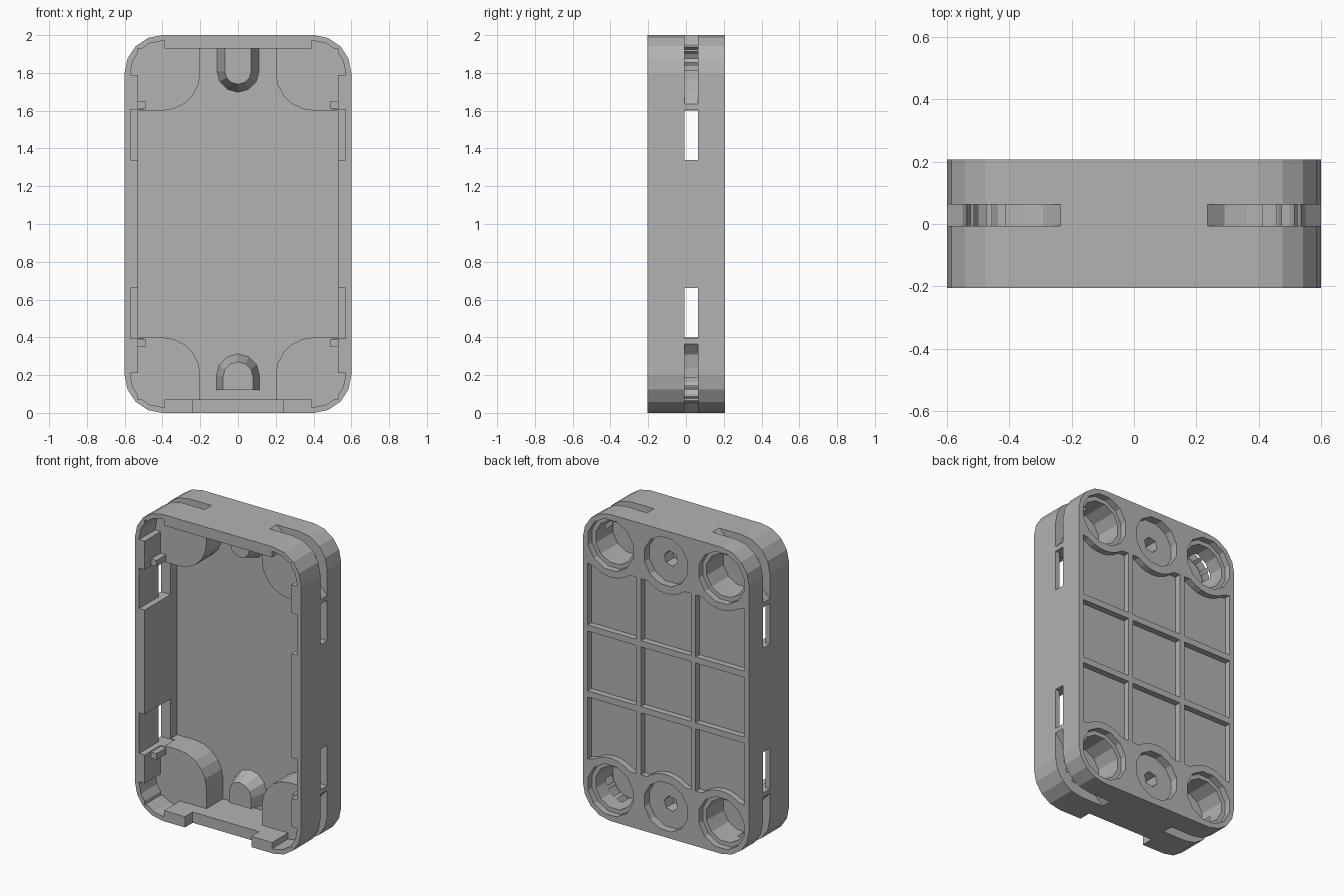
import bpy, bmesh, math

if "Cube" in bpy.data.objects:
    bpy.data.objects.remove(bpy.data.objects["Cube"])

grey = bpy.data.materials.new("plain_grey")
grey.diffuse_color = (0.45, 0.45, 0.45, 1)
grey.use_nodes = True
grey.node_tree.nodes["Principled BSDF"].inputs["Base Color"].default_value = grey.diffuse_color


def arc(cx, cz, r, a0, a1, n):
    return [(cx + r * math.cos(math.radians(a0 + (a1 - a0) * i / n)),
             cz + r * math.sin(math.radians(a0 + (a1 - a0) * i / n))) for i in range(n + 1)]


def rect(x0, x1, z0, z1):
    return [(x0, z0), (x1, z0), (x1, z1), (x0, z1)]


def circle(cx, cz, r, n=12):
    return arc(cx, cz, r, 15, 375, n)[:-1]


def flip(pts, sx, sz):
    """Mirror an (x, z) outline about x = 0 and z = 1."""
    return [(x * sx, 1 + (z - 1) * sz) for x, z in pts]


def prism(name, pts, y0, y1, pts_end=None):
    """Solid between an outline at y0 and an outline at y1."""
    bm = bmesh.new()
    a = [bm.verts.new((x, y0, z)) for x, z in pts]
    b = [bm.verts.new((x, y1, z)) for x, z in (pts_end or pts)]
    bm.faces.new(a)
    bm.faces.new(b)
    for i in range(len(a)):
        j = (i + 1) % len(a)
        bm.faces.new((a[i], a[j], b[j], b[i]))
    bmesh.ops.recalc_face_normals(bm, faces=bm.faces)
    me = bpy.data.meshes.new(name)
    bm.to_mesh(me)
    bm.free()
    me.materials.append(grey)
    ob = bpy.data.objects.new(name, me)
    bpy.context.collection.objects.link(ob)
    return ob


def combine(tool, op='DIFFERENCE'):
    """Boolean a tool into the case and remove the tool."""
    mod = case.modifiers.new("shape", 'BOOLEAN')
    mod.operation, mod.solver, mod.object = op, 'EXACT', tool
    bpy.context.view_layer.update()
    dg = bpy.context.evaluated_depsgraph_get()
    me = bpy.data.meshes.new_from_object(case.evaluated_get(dg))
    case.modifiers.clear()
    case.data = me
    bpy.data.objects.remove(tool)


def cut(pts, y0, y1):
    combine(prism("cutter", pts, y0, y1))


QUADS = [(sx, sz) for sx in (1, -1) for sz in (1, -1)]
FRONT, BACK, FLOOR, BOSS = -0.205, 0.207, 0.13, -0.04

# Outer body with rounded corners
outline = []
for cx, cz, a in ((.4, 1.8, 0), (-.4, 1.8, 90), (-.4, .2, 180), (.4, .2, 270)):
    outline += arc(cx, cz, .2, a, a + 90, 4)
case = prism("case", outline, FRONT, BACK)

# Front cavity, then the deep cavity leaving rounded corner bosses
cut(rect(-.53, .53, .07, 1.93), -.3, BOSS)
q = [(.2, 1.93)] + arc(.4, 1.8, .2, 180, 270, 5) + [(.53, 1.6)]
deep = q + flip(q, 1, -1)[::-1] + flip(q, -1, -1) + flip(q, -1, 1)[::-1]
cut(deep, BOSS - .03, FLOOR)

# Thin rim at the corners
for s in QUADS:
    cut(flip([(.39, 1.79), (.57, 1.79)] + arc(.4, 1.8, .17, 0, 90, 4) + [(.39, 1.97)], *s), -.3, BOSS)

# Notch in the bottom wall between the two front tabs
cut(rect(-.24, .24, -.1, .1), -.3, FRONT + .08)

# Tapered centre bosses inside
low = [(-.12, .12), (.12, .12)] + arc(0, .2, .12, 0, 180, 6)
low_tip = [(-.08, .12), (.08, .12)] + arc(0, .19, .08, 0, 180, 6)
top = [(-.12, 1.95), (.12, 1.95)] + arc(0, 1.81, .12, 0, -180, 6)
top_tip = [(-.07, 1.95), (.07, 1.95)] + arc(0, 1.81, .07, 0, -180, 6)
combine(prism("boss", low, FLOOR + .02, .02, low_tip), 'UNION')
combine(prism("boss", top, FLOOR + .02, .02, top_tip), 'UNION')

# Small clip blocks on the side walls
for s in QUADS:
    combine(prism("clip", flip(rect(.49, .55, 1.61, 1.65), *s), -.14, BOSS + .01), 'UNION')

# Strap channels round the corners, side recesses and windows
floor_line = [(.235, 2.0), (.29, 1.95), (.36, 1.937)] + arc(.4, 1.8, .137, 80, 10, 4) \
    + [(.537, 1.76), (.55, 1.69), (.6, 1.635), (.7, 1.635), (.7, 2.1), (.235, 2.1)]
for s in QUADS:
    cut(flip(floor_line, *s), -.007, .063)
    cut(flip(rect(.5, .57, 1.34, 1.605), *s), -.3, .063)
    cut(flip(rect(.5, .7, 1.34, 1.605), *s), -.007, .063)

# Stepped round sockets in the back
for z in (.2, 1.8):
    for x in (-.4, .4):
        cut(circle(x, z, .168), .165, .3)
        cut(circle(x, z, .14), -.01, .3)
    cut(circle(0, z, .16), .155, .3)
    cut(circle(0, z, .05, 6), .07, .3)

# Three by three shallow pockets in the back, scalloped around the sockets
for x0, x1, cx in ((-.565, -.215, -.4), (-.18, .18, 0), (.215, .565, .4)):
    cut(rect(x0, x1, .805, 1.195), .167, .3)
    edge = []
    for i in range(9):
        x = x1 + (x0 - x1) * i / 8
        edge.append((x, min(1.64, 1.8 - math.sqrt(max(0, .21 ** 2 - (x - cx) ** 2)))))
    cell = [(x0, 1.235), (x1, 1.235)] + edge
    cut(cell, .167, .3)
    cut(flip(cell, 1, -1), .167, .3)

for p in case.data.polygons:
    p.use_smooth = False
